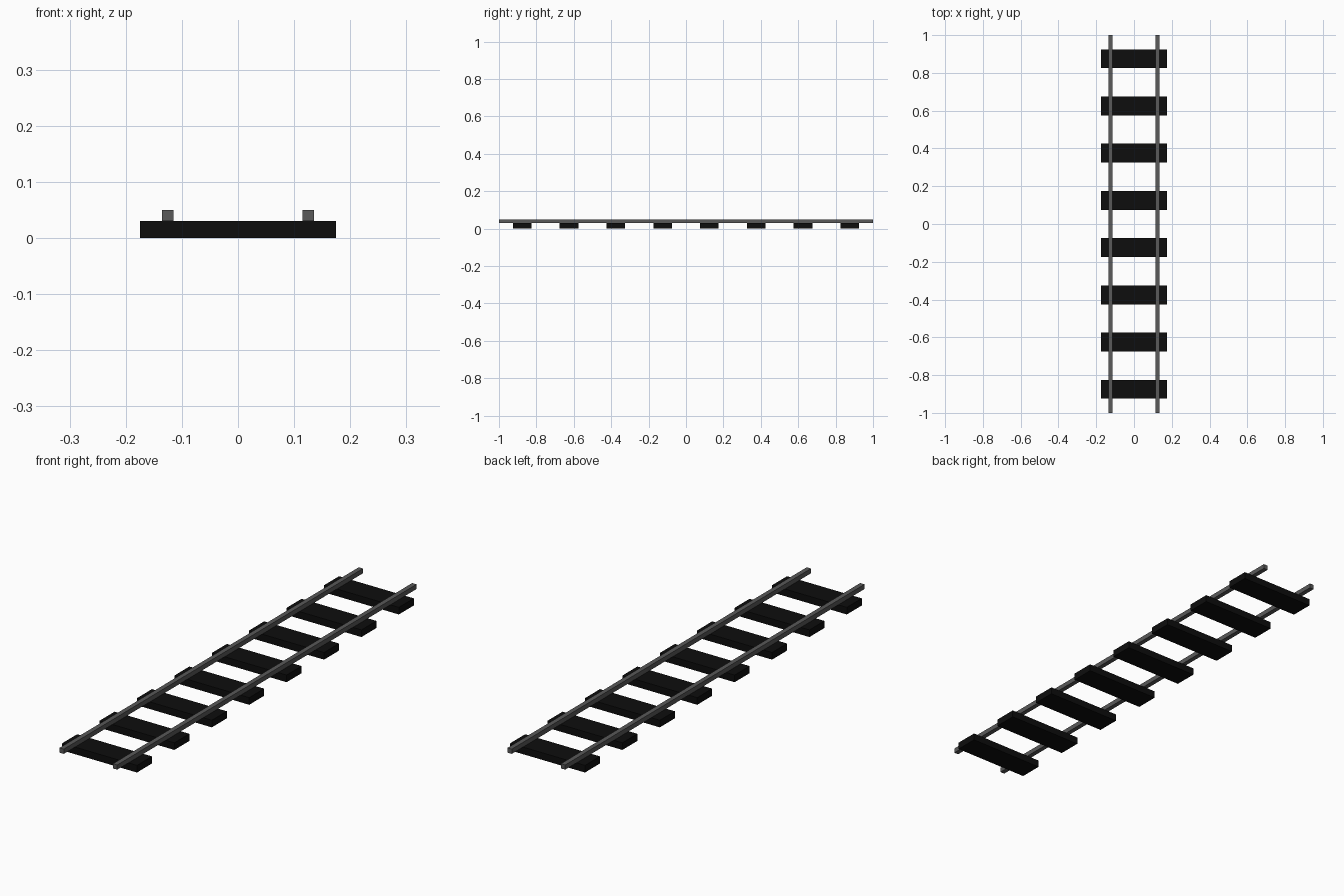
import bpy

if "Cube" in bpy.data.objects:
    bpy.data.objects.remove(bpy.data.objects["Cube"])

def material(name, value):
    m = bpy.data.materials.new(name)
    m.diffuse_color = (value, value, value, 1)
    m.use_nodes = True
    m.node_tree.nodes["Principled BSDF"].inputs["Base Color"].default_value = m.diffuse_color
    return m

def box(name, size, location, mat):
    bpy.ops.mesh.primitive_cube_add(size=1, location=location)
    ob = bpy.context.object
    ob.name = name
    ob.scale = size
    bpy.ops.object.transform_apply(location=False, rotation=False, scale=True)
    ob.data.materials.append(mat)
    return ob

steel = material("rail_steel", 0.1)
wood = material("sleeper_dark", 0.004)

# Sleepers, evenly spaced along the track
for i in range(8):
    box(f"sleeper_{i + 1}", (0.35, 0.1, 0.03), (0, -0.875 + 0.25 * i, 0.015), wood)

# Square rails resting on the sleepers
for side, x in (("left", -0.125), ("right", 0.125)):
    box(f"rail_{side}", (0.02, 2.0, 0.02), (x, 0, 0.04), steel)
